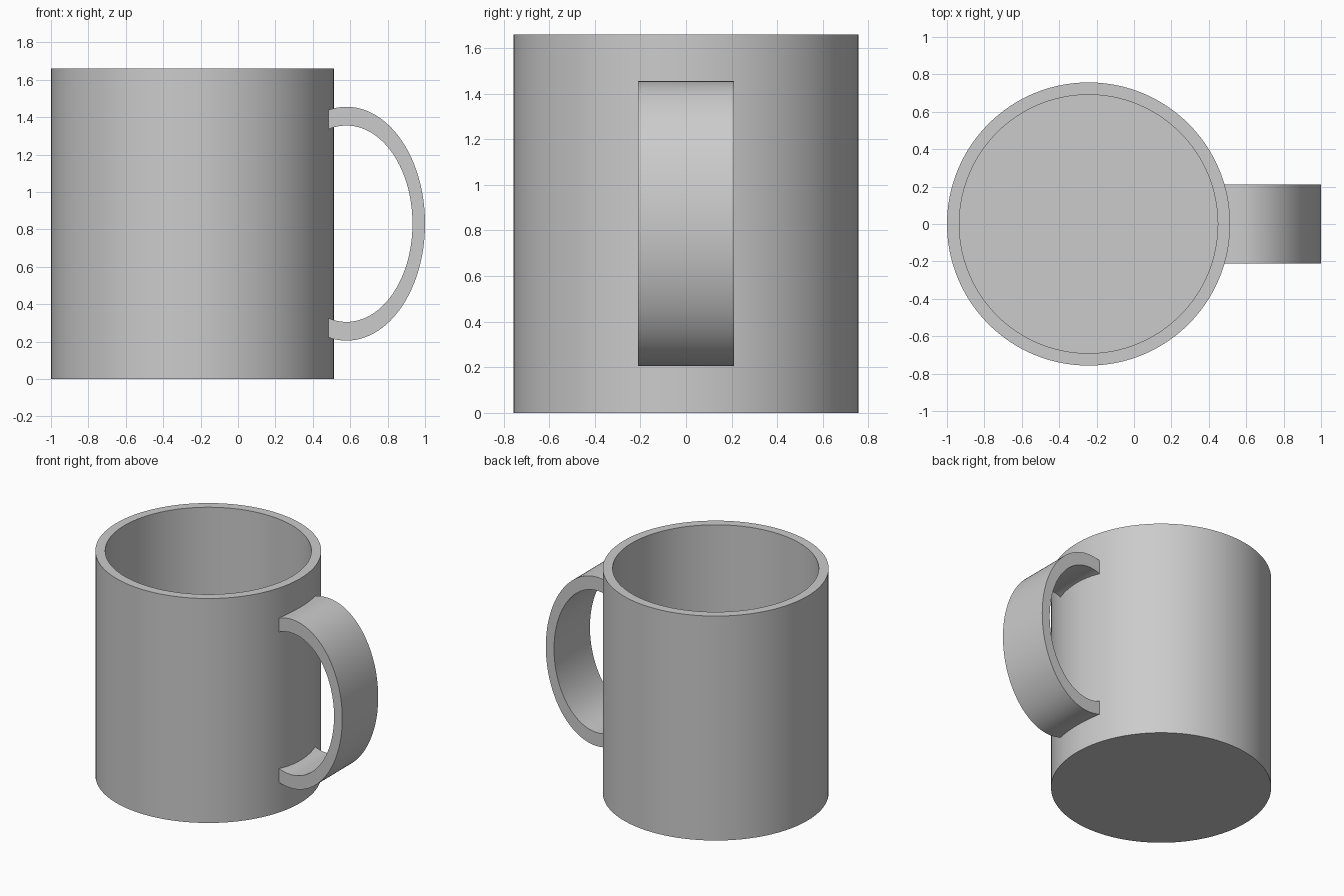
import bpy
import bmesh
from math import cos, sin, acos, pi

default = bpy.data.objects.get("Cube")
if default:
    bpy.data.objects.remove(default, do_unlink=True)

# Single light grey ceramic material
GREY = (0.6, 0.6, 0.6, 1)
mat = bpy.data.materials.new("light grey")
mat.use_nodes = True
mat.diffuse_color = GREY
mat.node_tree.nodes["Principled BSDF"].inputs["Base Color"].default_value = GREY

CUP_X, RADIUS, WALL, HEIGHT = -0.243, 0.757, 0.066, 1.66


def finish(bm, name):
    """Turn a bmesh into a named, smooth-by-angle object."""
    bmesh.ops.remove_doubles(bm, verts=bm.verts, dist=1e-5)
    bmesh.ops.recalc_face_normals(bm, faces=bm.faces)
    mesh = bpy.data.meshes.new(name)
    bm.to_mesh(mesh)
    bm.free()
    mesh.materials.append(mat)
    obj = bpy.data.objects.new(name, mesh)
    bpy.context.collection.objects.link(obj)
    bpy.ops.object.select_all(action='DESELECT')
    obj.select_set(True)
    bpy.context.view_layer.objects.active = obj
    bpy.ops.object.shade_smooth_by_angle(angle=pi / 6)
    return obj


# Cup body: solid cylinder, top inset to form the rim, then pushed down as the cavity
bm = bmesh.new()
bmesh.ops.create_cone(bm, cap_ends=True, segments=128, radius1=RADIUS,
                      radius2=RADIUS, depth=HEIGHT)
bmesh.ops.translate(bm, verts=bm.verts, vec=(0, 0, HEIGHT / 2))
top = max(bm.faces, key=lambda f: f.calc_center_median().z)
bmesh.ops.inset_region(bm, faces=[top], thickness=WALL)
cavity = bmesh.ops.extrude_face_region(bm, geom=[top])["geom"]
bmesh.ops.translate(bm, verts=[v for v in cavity if isinstance(v, bmesh.types.BMVert)],
                    vec=(0, 0, WALL - HEIGHT))
if top.is_valid:
    bmesh.ops.delete(bm, geom=[top], context='FACES_ONLY')
cup = finish(bm, "cup_body")
cup.location.x = CUP_X

# Handle: flat elliptical band whose ends are buried inside the cup wall
CENTRE_X, CENTRE_Z, HALF_WIDTH, END_X, STEPS = 0.58, 0.83, 0.21, 0.46, 72


def arc(rx, rz):
    """Points of an ellipse from its lower to its upper end at END_X."""
    limit = acos((END_X - CENTRE_X) / rx)
    angles = [limit * (2 * i / STEPS - 1) for i in range(STEPS + 1)]
    return [(CENTRE_X + rx * cos(a), CENTRE_Z + rz * sin(a)) for a in angles]


bm = bmesh.new()
outer, inner = arc(0.42, 0.625), arc(0.353, 0.525)
rings = []
for o, i in zip(outer, inner):
    corners = [(o, -1), (o, 1), (i, 1), (i, -1)]
    rings.append([bm.verts.new((p[0], side * HALF_WIDTH, p[1])) for p, side in corners])
for a, b in zip(rings, rings[1:]):
    for k in range(4):
        n = (k + 1) % 4
        bm.faces.new((a[k], a[n], b[n], b[k]))
bm.faces.new(rings[0])
bm.faces.new(rings[-1])
finish(bm, "handle")
